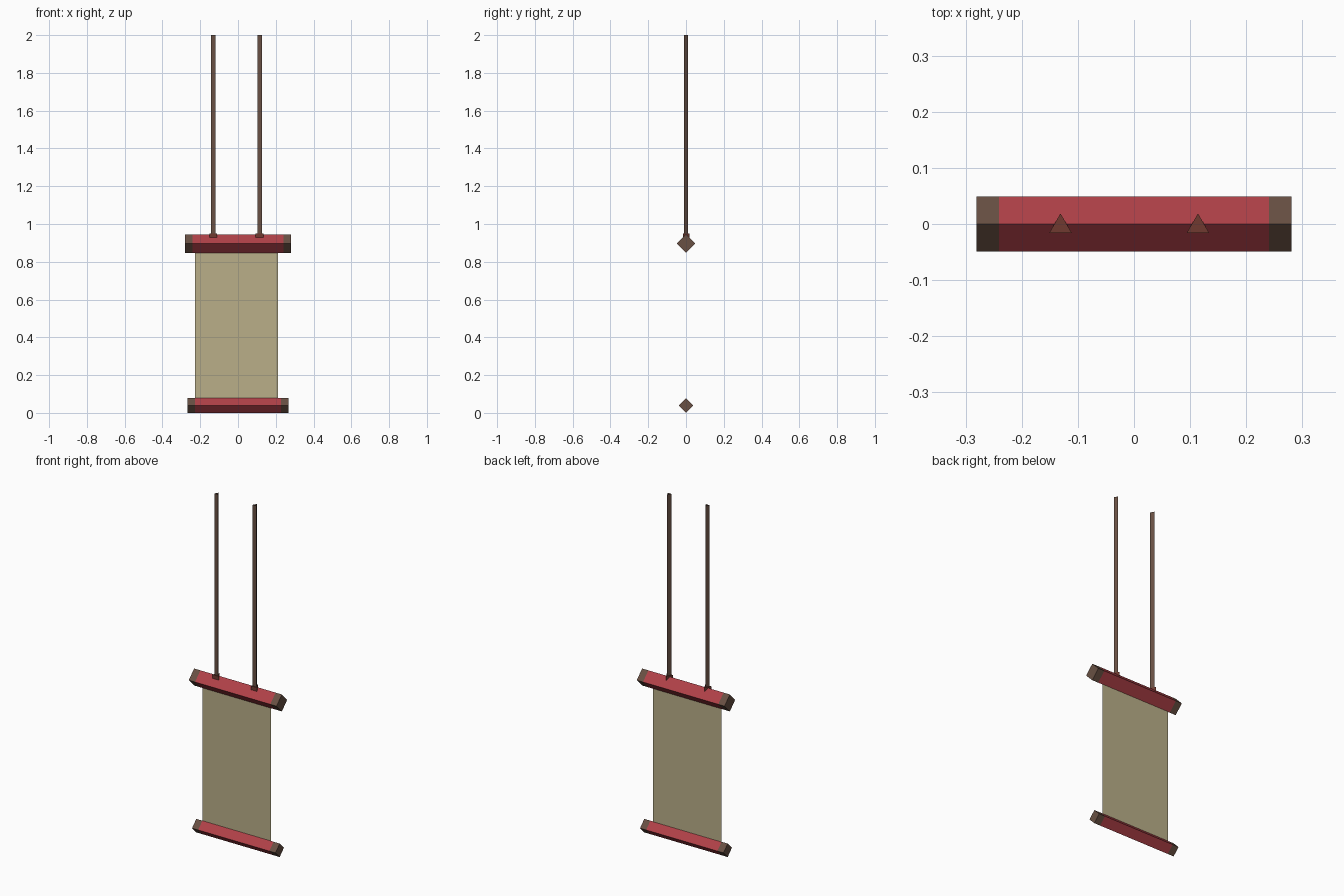
import bpy, bmesh, math

if "Cube" in bpy.data.objects:
    bpy.data.objects.remove(bpy.data.objects["Cube"])


def material(name, rgb):
    # Convert 0-255 display values to linear
    lin = [((c / 255 + 0.055) / 1.055) ** 2.4 for c in rgb]
    m = bpy.data.materials.new(name)
    m.diffuse_color = (*lin, 1)
    m.use_nodes = True
    m.node_tree.nodes["Principled BSDF"].inputs["Base Color"].default_value = m.diffuse_color
    return m


RED = material("red cloth wrap", (176, 65, 72))
WOOD = material("brown wood", (104, 80, 67))
COLLAR = material("reddish brown", (112, 58, 48))
CLOTH = material("tan cloth", (186, 175, 137))


def finish(name, bm, mats):
    bmesh.ops.recalc_face_normals(bm, faces=bm.faces)
    me = bpy.data.meshes.new(name)
    bm.to_mesh(me)
    bm.free()
    for m in mats:
        me.materials.append(m)
    ob = bpy.data.objects.new(name, me)
    bpy.context.collection.objects.link(ob)
    return ob


def bar(name, z, half_size, half_len, cap_start):
    # Diamond-section bar lofted along x, with wooden end sections
    bm = bmesh.new()
    rings = []
    for x in (-half_len, -cap_start, cap_start, half_len):
        rings.append([bm.verts.new((x, half_size * math.cos(i * math.pi / 2),
                                    z + half_size * math.sin(i * math.pi / 2)))
                      for i in range(4)])
    for a, b in zip(rings, rings[1:]):
        for i in range(4):
            j = (i + 1) % 4
            bm.faces.new((a[i], a[j], b[j], b[i]))
    bm.faces.new(rings[0])
    bm.faces.new(rings[-1])
    for f in bm.faces:
        f.material_index = int(abs(f.calc_center_median().x) > cap_start)
    return finish(name, bm, (RED, WOOD))


def tri_prism(name, x, radius, z0, z1, mat, capped):
    # Three-sided post with its flat side to the front
    bm = bmesh.new()
    rings = [[bm.verts.new((x + radius * math.cos(math.radians(a)),
                            -0.0045 + radius * math.sin(math.radians(a)), z))
              for a in (90, 210, 330)] for z in (z0, z1)]
    lo, hi = rings
    for i in range(3):
        j = (i + 1) % 3
        bm.faces.new((lo[i], lo[j], hi[j], hi[i]))
    if capped:
        bm.faces.new(lo)
        bm.faces.new(hi)
    return finish(name, bm, (mat,))


# Bars at the head and foot of the banner
bar("top_bar", 0.896, 0.049, 0.281, 0.241)
bar("bottom_bar", 0.039, 0.039, 0.267, 0.228)

# Thin hanging cloth between the bars
bm = bmesh.new()
bm.faces.new([bm.verts.new(p) for p in ((-0.228, 0.001, 0.04), (0.212, 0.001, 0.04),
                                        (0.212, 0.001, 0.896), (-0.228, 0.001, 0.896))])
finish("banner_cloth", bm, (CLOTH,))

# Hanging rods and the collars where they meet the top bar
for side, x in (("left", -0.131), ("right", 0.114)):
    tri_prism(side + "_rod", x, 0.0138, 0.93, 2.0, WOOD, False)
    tri_prism(side + "_collar", x, 0.0233, 0.915, 0.951, COLLAR, True)
